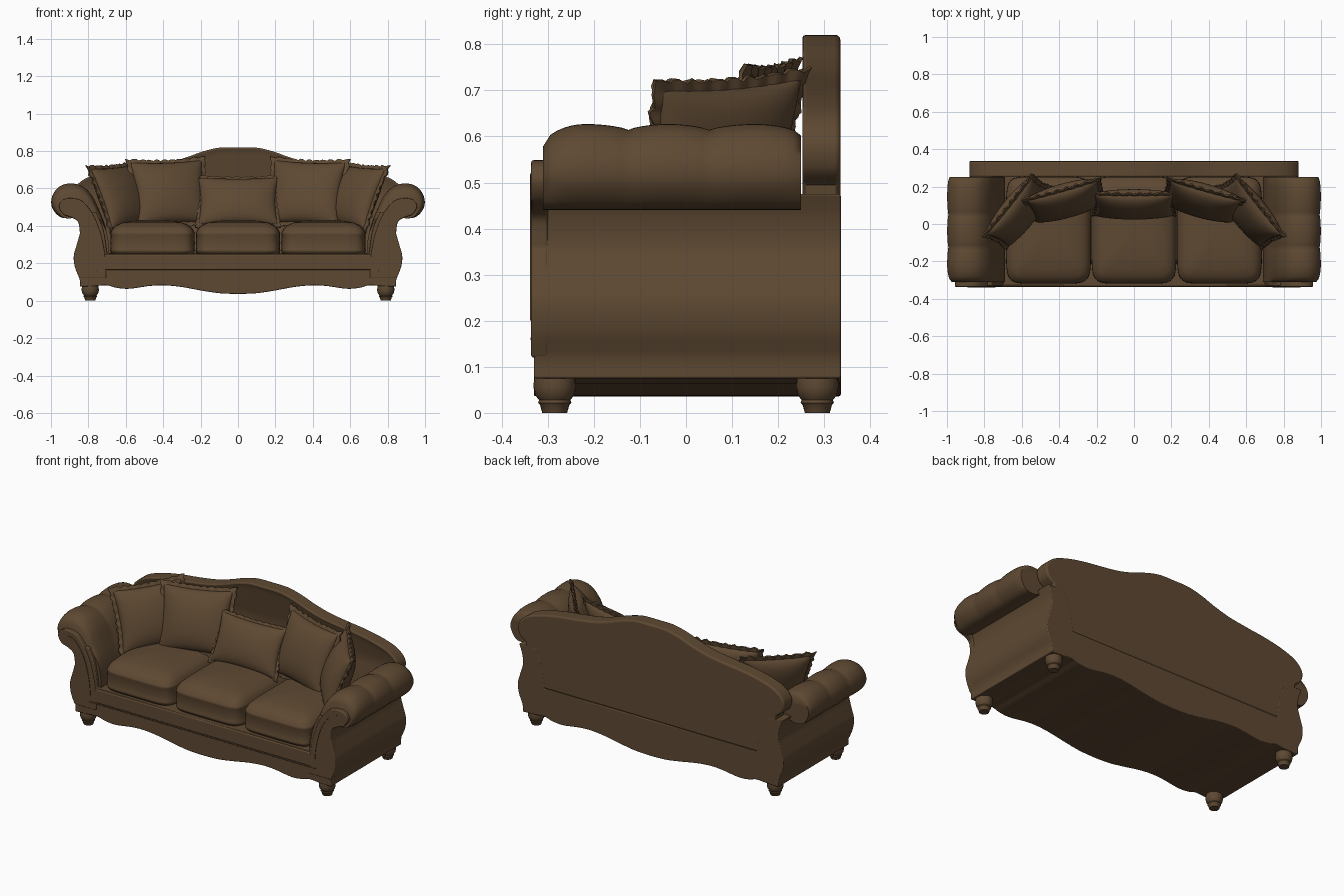
import bpy, bmesh, math
from mathutils import Matrix, Vector

if "Cube" in bpy.data.objects:
    bpy.data.objects.remove(bpy.data.objects["Cube"])

fabric = bpy.data.materials.new("brown_fabric")
fabric.diffuse_color = (0.112, 0.066, 0.032, 1)
fabric.use_nodes = True
fabric.node_tree.nodes["Principled BSDF"].inputs["Base Color"].default_value = fabric.diffuse_color


def finish(name, bm, bevel=0.0, angle=40):
    bmesh.ops.remove_doubles(bm, verts=bm.verts, dist=1e-5)
    bmesh.ops.recalc_face_normals(bm, faces=bm.faces)
    me = bpy.data.meshes.new(name)
    bm.to_mesh(me)
    bm.free()
    me.materials.append(fabric)
    ob = bpy.data.objects.new(name, me)
    bpy.context.collection.objects.link(ob)
    bpy.ops.object.select_all(action='DESELECT')
    ob.select_set(True)
    bpy.context.view_layer.objects.active = ob
    bpy.ops.object.shade_smooth_by_angle(angle=math.radians(angle))
    if bevel:
        m = ob.modifiers.new("soft_edge", 'BEVEL')
        m.width, m.segments, m.limit_method = bevel, 3, 'ANGLE'
        m.angle_limit = math.radians(50)
    return ob


def spline(p, n=6):
    """Open Catmull-Rom curve through 2D points."""
    p = [Vector(q) for q in p]
    out = []
    for i in range(len(p) - 1):
        a, b, c, d = p[max(i - 1, 0)], p[i], p[i + 1], p[min(i + 2, len(p) - 1)]
        for k in range(n):
            t = k / n
            out.append(0.5 * (2 * b + (c - a) * t + (2 * a - 5 * b + 4 * c - d) * t * t
                              + (3 * b - a - 3 * c + d) * t ** 3))
    return out + [p[-1]]


def mirrored(half):
    """Close an outline from its x >= 0 half, both ends on x = 0."""
    return half + [Vector((-q.x, q.y)) for q in reversed(half) if q.x > 1e-6]


def prism(name, pts, y0, y1, bevel=0.006, inset=None):
    bm = bmesh.new()
    f = bm.faces.new([bm.verts.new((q[0], y0, q[1])) for q in pts])
    r = bmesh.ops.extrude_face_region(bm, geom=[f], use_keep_orig=True)
    bmesh.ops.translate(bm, vec=(0, y1 - y0, 0),
                        verts=[g for g in r['geom'] if isinstance(g, bmesh.types.BMVert)])
    bmesh.ops.recalc_face_normals(bm, faces=bm.faces)
    if inset:
        front = min(bm.faces, key=lambda g: g.calc_center_median().y)
        bmesh.ops.inset_region(bm, faces=[front], thickness=inset[0], depth=inset[1])
    return finish(name, bm, bevel)


def loft(name, rings, angle=60):
    """Skin a list of closed rings and cap both ends."""
    bm = bmesh.new()
    vs = [[bm.verts.new(p) for p in r] for r in rings]
    n = len(vs[0])
    for a, b in zip(vs, vs[1:]):
        for i in range(n):
            j = (i + 1) % n
            bm.faces.new((a[i], a[j], b[j], b[i]))
    bm.faces.new(vs[0])
    bm.faces.new(vs[-1])
    return finish(name, bm, 0, angle)


def sgnpow(v, e):
    return math.copysign(abs(v) ** e, v)


# Body frame: scalloped skirt, shaped sides, opening for the seat
skirt = spline([(0, .036), (.1, .04), (.2, .055), (.3, .073), (.39, .082), (.47, .079),
                (.58, .064), (.65, .069), (.7, .082), (.77, .078), (.845, .075)])
side_pts = [(.845, .075), (.848, .12), (.872, .18), (.878, .24), (.862, .3),
            (.845, .36), (.85, .42), (.87, .475)]
side = spline(side_pts)
inner = spline([(.76, .475), (.72, .38), (.70, .25)])
prism("body_frame", mirrored(skirt + side[1:] + inner + [Vector((0, .25))]), -.33, .336)

# Back panel with arched top and recessed front field
arch = spline([(0, .82), (.1, .818), (.19, .797), (.28, .765), (.38, .738), (.5, .72), (.62, .705),
               (.74, .68), (.83, .645), (.878, .59), (.87, .53), (.83, .495)])
prism("back_panel", mirrored(arch + [Vector((.80, .25)), Vector((0, .25))]), .25, .335, .01,
      (.04, -.015))

# Front rail and its piping
prism("front_rail", [(-.75, .165), (.75, .165), (.71, .247), (-.71, .247)], -.336, -.3, .006)
prism("rail_piping", [(-.75, .158), (.75, .158), (.75, .164), (-.75, .164)], -.338, -.32, .002)

# Arms: scroll-shaped front panel and tufted padded roll on each side
scroll = spline([(.845, .36), (.855, .42), (.89, .445), (.935, .463), (.957, .505), (.935, .54),
                 (.885, .548), (.83, .53), (.775, .46), (.735, .36), (.712, .25), (.705, .15)])
scroll_outline = spline(side_pts[1:6]) + scroll[1:] + [Vector((.705, .12))]
pad = spline([(.82, .40), (.85, .447), (.90, .44), (.955, .45), (.995, .50), (.993, .56), (.955, .61),
              (.895, .627), (.83, .61), (.78, .56), (.745, .49), (.71, .4), (.69, .3), (.69, .25)], 4)
pad += [Vector((.8, .25)), Vector((.81, .33))]
for s, label in ((-1, "left"), (1, "right")):
    prism(label + "_arm_front_panel", [(s * q.x, q.y) for q in scroll_outline], -.336, -.3, .005)
    prism(label + "_arm_panel_piping",
          [(s * q.x, q.y) for q in spline([(.74, .2), (.75, .3), (.785, .42), (.84, .5), (.89, .52)])
           + spline([(.89, .515), (.843, .495), (.79, .42), (.755, .3), (.745, .2)])],
          -.339, -.32, 0)
    rings = []
    bounds = [-.31, -.125, .05, .25]
    for lo, hi in zip(bounds, bounds[1:]):
        for k in range(13):
            t = k / 12
            f = .9 + .1 * math.sin(math.pi * t) ** .7
            if lo == bounds[0] and t < .5:
                f = .62 + .38 * math.sin(math.pi * t) ** .5
            if hi == bounds[-1] and t > .5:
                f = .8 + .2 * math.sin(math.pi * t) ** .5
            if k == 12 and hi != bounds[-1]:
                continue
            y = lo + (hi - lo) * t
            ring = []
            for q in pad:
                up = min(max((q.y - .38) / .1, 0), 1)
                g = 1 - (1 - f) * up
                gx = 1 - (1 - f) * .5 * up
                z = .5 + (q.y - .5) * (g if q.y > .5 else 1)
                ring.append((s * (.87 + (q.x - .87) * gx), y, z))
            rings.append(ring)
    loft(label + "_arm_roll", rings)

# Seat cushions: rounded boxes with piped edges and crowned tops
layers = [(.9, .243), (.97, .25), (.995, .262), (1.005, .268), (.993, .275), (1, .31), (.99, .352),
          (1.002, .36), (.985, .367), (.95, .385), (.87, .402), (.72, .417), (.5, .426),
          (.25, .431), (.05, .432)]
for i, label in enumerate(("left", "middle", "right")):
    cx = (i - 1) * .457
    rings = []
    for sc, z in layers:
        ring = []
        for k in range(64):
            a = math.tau * k / 64
            ring.append((cx + .226 * sc * sgnpow(math.cos(a), .28),
                         -.033 + .285 * sc * sgnpow(math.sin(a), .28), z))
        rings.append(ring)
    loft(label + "_seat_cushion", rings, 70)


# Throw pillows: pinched puffs with a ruffled border
def pillow(name, w, h, t, loc, turn, lean, roll=0, trim=.02):
    n = 20
    bm = bmesh.new()

    def edge(u, v):
        return Vector((u * w * (1 - .07 * (1 - v * v)), 0, v * h * (1 - .07 * (1 - u * u))))
    for side_y in (-1, 1):
        grid = []
        for i in range(n + 1):
            row = []
            for j in range(n + 1):
                u, v = math.sin((i / n - .5) * math.pi), math.sin((j / n - .5) * math.pi)
                p = edge(u, v)
                p.y = side_y * t * max((1 - u * u) * (1 - v * v), 0) ** .42
                row.append(bm.verts.new(p))
            grid.append(row)
        for i in range(n):
            for j in range(n):
                bm.faces.new((grid[i][j], grid[i + 1][j], grid[i + 1][j + 1], grid[i][j + 1]))
    # ruffle: wavy strip around the seam, with thickness
    m = 30
    path = [(-1 + 2 * k / m, -1) for k in range(m)] + [(1, -1 + 2 * k / m) for k in range(m)]
    path += [(-u, -v) for u, v in path]
    rows = []
    for k, (u, v) in enumerate(path):
        p = edge(u, v)
        out = Vector((sgnpow(u, 7), 0, sgnpow(v, 7))) * trim * (1 + .22 * math.sin(k * 2.1))
        wave = Vector((0, .006 * math.sin(k * math.pi / 2), 0))
        th = Vector((0, .004, 0))
        rows.append([bm.verts.new(q) for q in (p * .97 - th * 2, p + out + wave - th,
                                               p + out + wave + th, p * .97 + th * 2)])
    for k in range(len(rows)):
        a, b = rows[k], rows[(k + 1) % len(rows)]
        for c in range(4):
            d = (c + 1) % 4
            bm.faces.new((a[c], a[d], b[d], b[c]))
    mat = (Matrix.Translation(loc) @ Matrix.Rotation(math.radians(turn), 4, 'Z')
           @ Matrix.Rotation(math.radians(-lean), 4, 'X') @ Matrix.Rotation(math.radians(roll), 4, 'Y'))
    bm.transform(mat)
    finish(name, bm, 0, 50)


pillow("middle_pillow", .215, .138, .065, (0, .105, .53), 0, 24, 0, .014)
for s, label in ((-1, "left"), (1, "right")):
    pillow(label + "_inner_pillow", .2, .18, .075, (s * .365, .125, .575), -s * 15, 20, s * 2)
    pillow(label + "_outer_pillow", .195, .175, .075, (s * .615, .065, .555), -s * 50, 22, s * 4)

# Turned bun feet
turning = [(.027, 0), (.032, .018), (.036, .022), (.034, .028), (.042, .038), (.046, .055),
           (.045, .075), (.04, .1)]
for x in (-.79, .79):
    for y in (-.285, .285):
        rings = [[(x + r * math.cos(math.tau * k / 24), y + r * math.sin(math.tau * k / 24), z)
                  for k in range(24)] for r, z in turning]
        loft(("left" if x < 0 else "right") + ("_front" if y < 0 else "_back") + "_foot", rings, 40)
